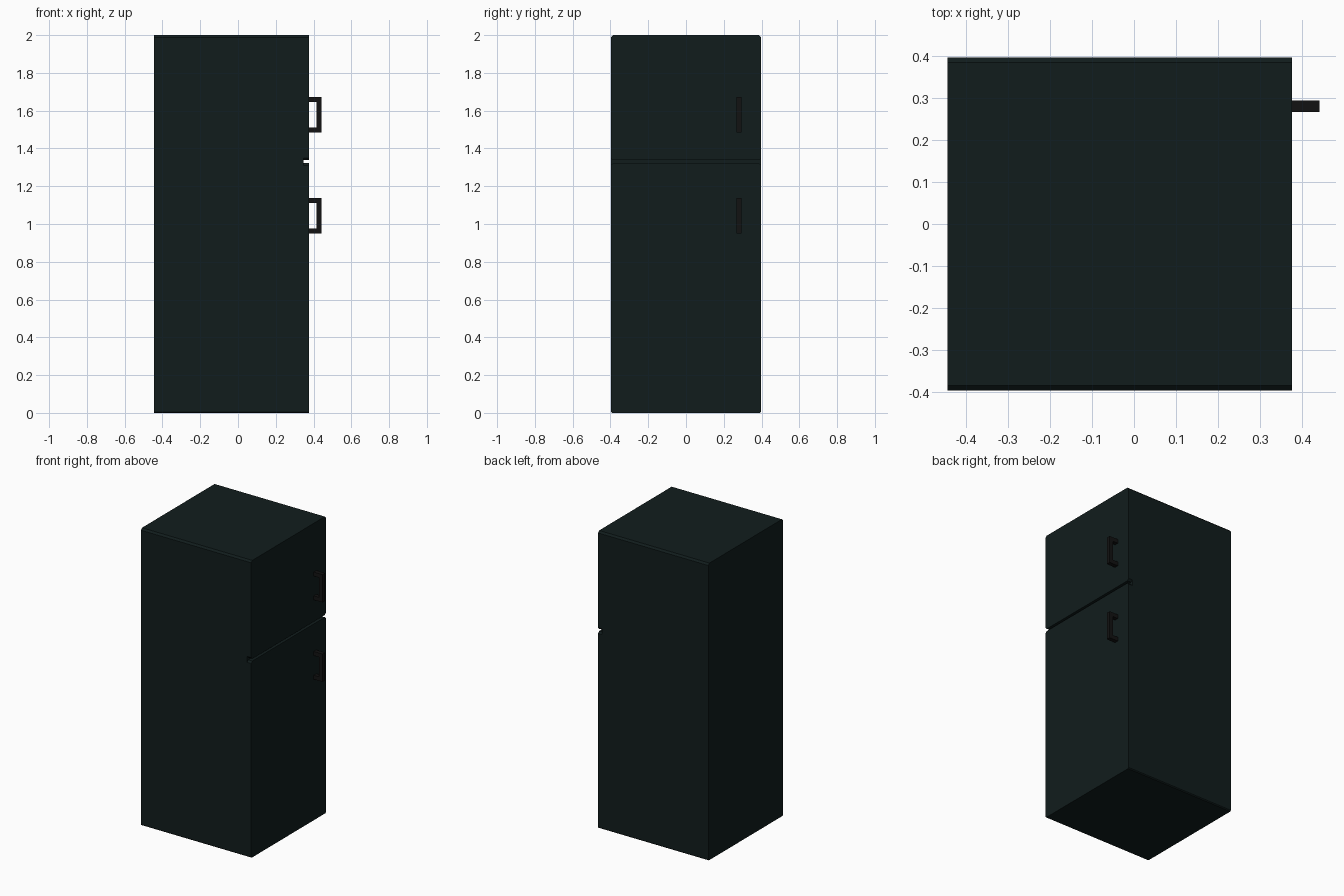
import bpy, bmesh

if "Cube" in bpy.data.objects:
    bpy.data.objects.remove(bpy.data.objects["Cube"])


def material(name, color):
    m = bpy.data.materials.new(name)
    m.diffuse_color = color
    m.use_nodes = True
    m.node_tree.nodes["Principled BSDF"].inputs["Base Color"].default_value = m.diffuse_color
    return m


shell = material("dark_shell", (0.0055, 0.012, 0.012, 1))
black = material("handle_black", (0.006, 0.006, 0.006, 1))


def prism(name, profile, axis, lo, hi, mat):
    """Extrude a closed 2D profile along x (profile = y,z) or y (profile = x,z)."""
    bm = bmesh.new()
    put = (lambda p: (lo, p[0], p[1])) if axis == "x" else (lambda p: (p[0], lo, p[1]))
    face = bm.faces.new([bm.verts.new(put(p)) for p in profile])
    new = bmesh.ops.extrude_face_region(bm, geom=[face])["geom"]
    step = (hi - lo, 0, 0) if axis == "x" else (0, hi - lo, 0)
    bmesh.ops.translate(bm, vec=step, verts=[v for v in new if isinstance(v, bmesh.types.BMVert)])
    bmesh.ops.recalc_face_normals(bm, faces=bm.faces)
    me = bpy.data.meshes.new(name)
    bm.to_mesh(me)
    bm.free()
    me.materials.append(mat)
    ob = bpy.data.objects.new(name, me)
    bpy.context.collection.objects.link(ob)
    return ob


def panel(z0, z1, top, bottom, w=0.398):
    """Rectangle in y,z with chamfered corners."""
    return [(-w + bottom, z0), (w - bottom, z0), (w, z0 + bottom), (w, z1 - top),
            (w - top, z1), (-w + top, z1), (-w, z1 - top), (-w, z0 + bottom)]


# cabinet and the two doors, separated by a narrow gap
prism("cabinet", panel(0, 2, 0.012, 0.006), "x", -0.445, 0.347, shell)
prism("lower_door", panel(0, 1.322, 0.012, 0.006), "x", 0.347, 0.377, shell)
prism("upper_door", panel(1.338, 2, 0.012, 0.012), "x", 0.347, 0.377, shell)


# C-shaped door handles
def handle(name, z0, z1, x0=0.375, x1=0.443, t=0.027):
    profile = [(x0, z0), (x1, z0), (x1, z1), (x0, z1),
               (x0, z1 - t), (x1 - t, z1 - t), (x1 - t, z0 + t), (x0, z0 + t)]
    prism(name, profile, "y", 0.267, 0.295, black)


handle("lower_handle", 0.95, 1.137)
handle("upper_handle", 1.485, 1.672)
